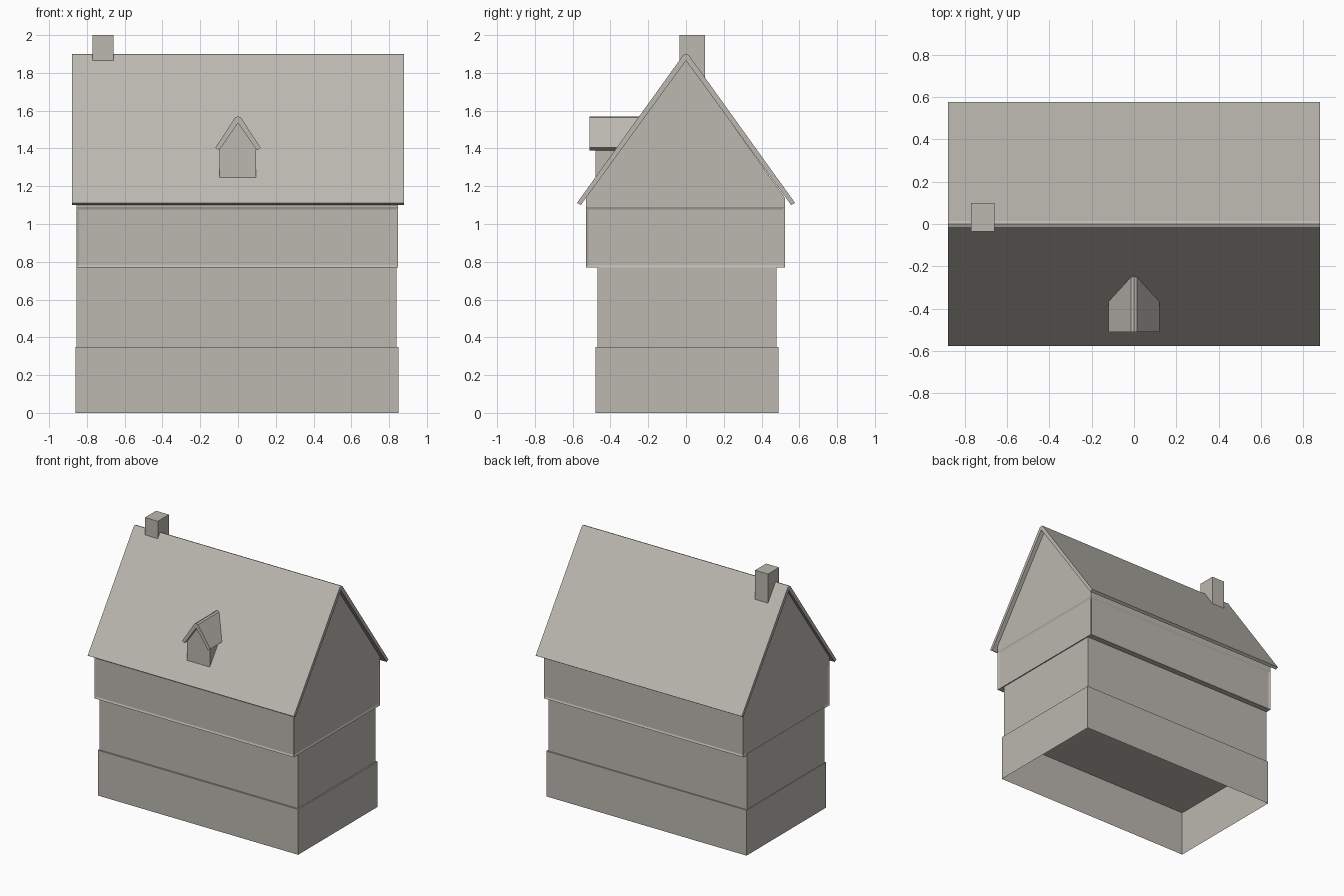
import bpy
import bmesh

cube = bpy.data.objects.get("Cube")
if cube:
    bpy.data.objects.remove(cube, do_unlink=True)

# One plain stone colour for everything
STONE = (0.50, 0.48, 0.435, 1.0)
stone = bpy.data.materials.new("warm grey stone")
stone.use_nodes = True
stone.diffuse_color = STONE
stone.node_tree.nodes["Principled BSDF"].inputs["Base Color"].default_value = STONE


def finish(bm, name):
    bmesh.ops.recalc_face_normals(bm, faces=bm.faces)
    mesh = bpy.data.meshes.new(name)
    bm.to_mesh(mesh)
    bm.free()
    mesh.materials.append(stone)
    obj = bpy.data.objects.new(name, mesh)
    bpy.context.collection.objects.link(obj)
    return obj


def prism(points, offset):
    """Closed solid from a flat outline pushed along an offset."""
    bm = bmesh.new()
    face = bm.faces.new([bm.verts.new(p) for p in points])
    moved = bmesh.ops.extrude_face_region(bm, geom=[face], use_keep_orig=True)
    verts = [v for v in moved["geom"] if isinstance(v, bmesh.types.BMVert)]
    bmesh.ops.translate(bm, verts=verts, vec=offset)
    bmesh.ops.recalc_face_normals(bm, faces=bm.faces)
    return bm


def box(x, y, z):
    pts = [(x[0], y[0], z[0]), (x[1], y[0], z[0]), (x[1], y[1], z[0]), (x[0], y[1], z[0])]
    return prism(pts, (0, 0, z[1] - z[0]))


def gable_roof(half, eave, ridge, thick, lip):
    """Cross-section (across, up) of a thin pitched roof with a capped ridge."""
    cap = 0.015
    right = [(cap, ridge - 0.006), (half, eave + lip), (half - 0.02, eave)]
    left = [(-a, b) for a, b in reversed(right)]
    return [(0, ridge)] + right + [(0, ridge - thick)] + left


# Ground storey, open underneath
bm = box((-0.86, 0.85), (-0.48, 0.49), (0, 0.35))
bmesh.ops.delete(bm, geom=[f for f in bm.faces if f.calc_center_median().z < 0.01],
                 context='FACES_ONLY')
finish(bm, "ground_storey")

# Middle storey, slightly set back
finish(box((-0.855, 0.84), (-0.468, 0.48), (0.35, 0.78)), "middle_storey")

# Jettied upper storey with gables and shallow wall panels
outline = [(-0.53, 0.77), (0.523, 0.77), (0.523, 1.14), (0, 1.87), (-0.53, 1.14)]
bm = prism([(-0.855, y, z) for y, z in outline], (1.703, 0, 0))
bmesh.ops.bisect_plane(bm, geom=bm.verts[:] + bm.edges[:] + bm.faces[:],
                       plane_co=(0, 0, 1.09), plane_no=(0, 0, 1))
walls = [f for f in bm.faces
         if f.calc_center_median().z < 1.09 and abs(f.normal.z) < 0.1]
bmesh.ops.inset_individual(bm, faces=walls, thickness=0.02, depth=-0.006)
finish(bm, "upper_storey")

# Main roof
profile = gable_roof(0.577, 1.10, 1.90, 0.035, 0.012)
finish(prism([(-0.88, y, z) for y, z in profile], (1.76, 0, 0)), "main_roof")

# Chimney
finish(box((-0.77, -0.66), (-0.035, 0.10), (1.72, 2.0)), "chimney")

# Dormer body and its little roof
body = [(-0.098, 1.22), (0.095, 1.22), (0.095, 1.42), (0, 1.54), (-0.098, 1.42)]
finish(prism([(x, -0.48, z) for x, z in body], (0, 0.22, 0)), "dormer_body")
profile = gable_roof(0.12, 1.39, 1.57, 0.035, 0.014)
finish(prism([(x, -0.51, z) for x, z in profile], (0, 0.28, 0)), "dormer_roof")
